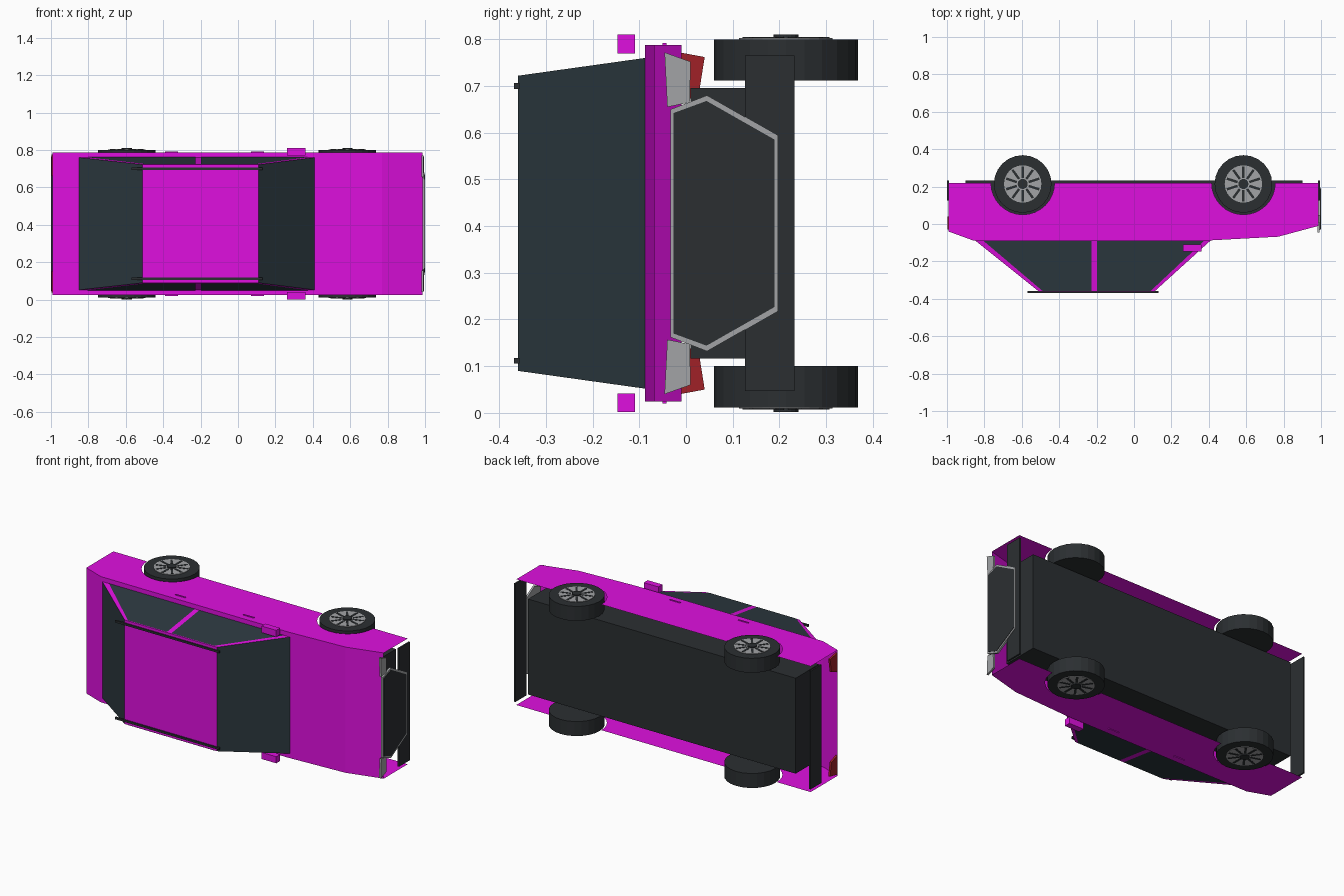
import bpy, bmesh
from math import cos, sin, pi
from mathutils import Matrix, Vector

if "Cube" in bpy.data.objects:
    bpy.data.objects.remove(bpy.data.objects["Cube"])

ZC = 0.406  # mid-plane of the car, which lies on its side (roof towards -y)


def material(name, rgb):
    m = bpy.data.materials.new(name)
    m.diffuse_color = (*rgb, 1)
    m.use_nodes = True
    m.node_tree.nodes["Principled BSDF"].inputs["Base Color"].default_value = m.diffuse_color
    return m


PAINT = material("paint", (0.74, 0.005, 0.74))
DARK = material("dark_trim", (0.024, 0.028, 0.031))
GLASS = material("glass", (0.026, 0.042, 0.052))
SILVER = material("silver", (0.36, 0.37, 0.38))
RED = material("red_lens", (0.35, 0.015, 0.02))


def finish(name, bm, *mats):
    me = bpy.data.meshes.new(name)
    bm.to_mesh(me)
    bm.free()
    for m in mats:
        me.materials.append(m)
    ob = bpy.data.objects.new(name, me)
    bpy.context.collection.objects.link(ob)
    return ob


def box(name, x, y, z, mat):
    bm = bmesh.new()
    size = Vector((x[1] - x[0], y[1] - y[0], z[1] - z[0]))
    mid = Vector((x[0] + x[1], y[0] + y[1], z[0] + z[1])) / 2
    bmesh.ops.create_cube(bm, size=1, matrix=Matrix.Translation(mid) @ Matrix.Diagonal((*size, 1)))
    return finish(name, bm, mat)


def mirrored(z, side):
    return z if side > 0 else 2 * ZC - z


def plate(name, pts, x0, x1, mat, side=1):
    """Prism with a (y, z) outline between x0 and x1."""
    bm = bmesh.new()
    rings = [[bm.verts.new((x, y, mirrored(z, side))) for y, z in pts] for x in (x0, x1)]
    for r in rings:
        bm.faces.new(r)
    for i in range(len(pts)):
        j = (i + 1) % len(pts)
        bm.faces.new((rings[0][i], rings[0][j], rings[1][j], rings[1][i]))
    bmesh.ops.recalc_face_normals(bm, faces=bm.faces)
    return finish(name, bm, mat)


# Body shell: open at front, rear and bottom, with round wheel arches
WHEEL_X = (-0.595, 0.585)
top = [(-0.992, -0.04), (-0.86, -0.088), (0.40, -0.088), (0.77, -0.068), (0.987, -0.01)]
profile = top + [(0.987, 0.22)]
for cx in reversed(WHEEL_X):
    profile += [(cx + 0.17 * cos(a), 0.22 - 0.17 * sin(a)) for a in (pi * k / 16 for k in range(17))]
profile.append((-0.992, 0.22))
bm = bmesh.new()
low, high = [[bm.verts.new((x, y, z)) for x, y in profile] for z in (0.024, 0.788)]
bm.faces.new(low)
bm.faces.new(high)
for i in range(len(top) - 1):
    bm.faces.new((low[i], low[i + 1], high[i + 1], high[i]))
bmesh.ops.recalc_face_normals(bm, faces=bm.faces)
bmesh.ops.triangulate(bm, faces=[f for f in bm.faces if len(f.verts) > 4])
finish("body_shell", bm, PAINT)

# Cabin: painted roof and sides, full-width glass front and rear
side_pts = [(-0.85, -0.088), (-0.51, -0.36), (0.11, -0.36), (0.41, -0.088)]


def side_z(y):
    return 0.76 - 0.038 * (-0.088 - y) / 0.272


bm = bmesh.new()
near, far = [[bm.verts.new((x, y, mirrored(side_z(y), s))) for x, y in side_pts] for s in (1, -1)]
bm.faces.new(near)
bm.faces.new(far)
for i in range(3):
    f = bm.faces.new((near[i], near[i + 1], far[i + 1], far[i]))
    f.material_index = 0 if i == 1 else 1
bmesh.ops.recalc_face_normals(bm, faces=bm.faces)
finish("cabin", bm, PAINT, GLASS)

# Side windows, either side of the middle pillar
panes = {"rear_side_window": [(-0.805, -0.09), (-0.49, -0.357), (-0.227, -0.357), (-0.227, -0.09)],
         "front_side_window": [(-0.197, -0.09), (-0.197, -0.357), (0.09, -0.357), (0.375, -0.09)]}
for s in (1, -1):
    for name, pts in panes.items():
        bm = bmesh.new()
        f = bm.faces.new([bm.verts.new((x, y, mirrored(side_z(y) + 0.002, s))) for x, y in pts])
        f.normal_update()
        if f.normal.z * s < 0:
            f.normal_flip()
        finish(name, bm, GLASS)

# Chassis and bumpers
box("underbody", (-0.9, 0.9), (0.01, 0.232), (0.116, 0.696), DARK)
box("front_bumper", (0.985, 0.995), (0.126, 0.232), (0.047, 0.765), DARK)
box("rear_bumper", (-1.0, -0.99), (0.126, 0.232), (0.047, 0.765), DARK)

# Grille with silver surround
outer = [(-0.033, 0.65), (0.045, 0.68), (0.196, 0.594), (0.196, 0.218), (0.045, 0.132), (-0.033, 0.162)]
inner = [(-0.027, 0.642), (0.044, 0.668), (0.19, 0.585), (0.19, 0.227), (0.044, 0.144), (-0.027, 0.17)]
plate("grille_surround", outer, 0.986, 0.998, SILVER)
plate("grille", inner, 0.988, 1.0, DARK)

# Lights, mirrors, roof rails and door handles on both sides
for s in (1, -1):
    plate("headlight", [(-0.046, 0.772), (0.01, 0.752), (0.008, 0.665), (-0.04, 0.655)],
          0.98, 0.992, SILVER, s)
    plate("tail_light", [(-0.03, 0.775), (0.04, 0.762), (0.027, 0.68), (-0.03, 0.66)],
          -0.997, -0.985, RED, s)

    def span(a, b):
        return sorted((mirrored(a, s), mirrored(b, s)))
    box("mirror", (0.262, 0.36), (-0.147, -0.109), span(0.77, 0.81), PAINT)
    box("roof_rail", (-0.57, 0.13), (-0.368, -0.357), span(0.694, 0.706), DARK)
    for x in (-0.355, 0.105):
        box("door_handle", (x - 0.035, x + 0.035), (-0.05, -0.042), span(0.785, 0.792), PAINT)


# Wheels: tyre, rim disc, dark slots and hub
def disc(name, x, r, z, mat, n=24):
    bm = bmesh.new()
    bmesh.ops.create_cone(bm, cap_ends=True, segments=n, radius1=r, radius2=r, depth=abs(z[1] - z[0]),
                          matrix=Matrix.Translation((x, 0.214, (z[0] + z[1]) / 2)))
    finish(name, bm, mat)


for x in WHEEL_X:
    for s in (1, -1):
        def depth(a, b):
            return mirrored(a, s), mirrored(b, s)
        disc("tyre", x, 0.154, depth(0.712, 0.80), DARK)
        disc("rim", x, 0.1, depth(0.79, 0.803), SILVER)
        disc("hub", x, 0.027, depth(0.79, 0.81), DARK, 16)
        bm = bmesh.new()
        for k in range(10):
            bmesh.ops.create_cube(bm, size=1, matrix=Matrix.Translation((x, 0.214, mirrored(0.80, s)))
                                  @ Matrix.Rotation(2 * pi * (k + 0.5) / 10, 4, 'Z')
                                  @ Matrix.Translation((0.063, 0, 0)) @ Matrix.Diagonal((0.06, 0.013, 0.009, 1)))
        finish("rim_slots", bm, DARK)
